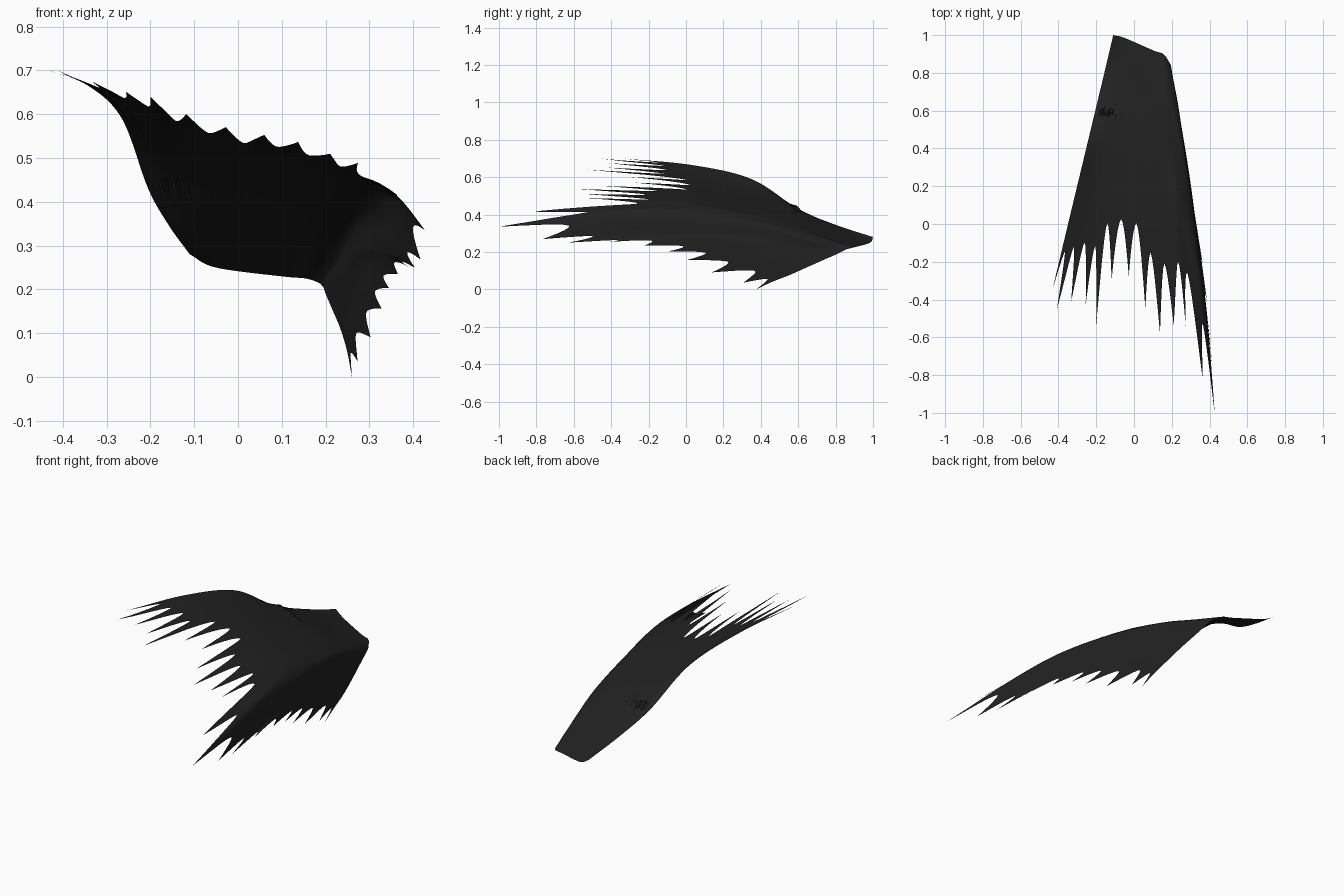
import bpy, math
from mathutils import Vector

# Lengthwise ribs of the cloth, collar to hem, from the left edge over the fold to the lower right edge
RIBS = [
    [(-.11, 1.0, .28), (-.157, .8, .345), (-.205, .6, .43), (-.265, .35, .59), (-.342, .03, .665), (-.43, -.34, .70)],
    [(-.05, .985, .25), (-.08, .82, .32), (-.11, .6, .42), (-.14, .35, .52), (-.17, .0, .595), (-.2, -.53, .64)],
    [(.1, .92, .23), (.11, .75, .285), (.13, .52, .375), (.15, .25, .44), (.17, -.05, .49), (.2, -.56, .515)],
    [(.155, .9, .225), (.18, .72, .28), (.21, .48, .355), (.24, .2, .42), (.265, -.1, .455), (.3, -.64, .475)],
    [(.185, .86, .215), (.22, .68, .265), (.26, .42, .34), (.31, .08, .38), (.36, -.33, .41), (.427, -1.0, .335)],
    [(.19, .85, .21), (.225, .66, .245), (.265, .4, .285), (.315, .07, .3), (.36, -.28, .29), (.404, -.63, .25)],
    [(.195, .84, .205), (.22, .68, .22), (.25, .5, .24), (.29, .28, .25), (.325, .03, .25), (.365, -.22, .235)],
    [(.2, .81, .19), (.215, .73, .155), (.232, .64, .115), (.245, .55, .075), (.253, .46, .04), (.26, .375, 0)],
]
# Torn hem: position across the cloth and length of each pointed tatter
TIPS = [(0, 1.0), (.17, 1.04), (.45, .99), (.78, .97), (1, 1.0), (1.2, .91), (1.42, .90),
        (1.62, .96), (1.8, 1.01), (2.05, .99), (2.7, .98), (3.45, 1.0), (4, 1.0), (4.7, 1.0),
        (5, 1.0), (5.55, 1.0), (6, 1.0), (6.2, .98), (6.4, 1.0), (6.64, 1.02), (6.87, .98), (7, 1.0)]
ROWS, GAP = 44, 10


def spline(points, t):
    """Smooth curve through evenly spaced points, t from 0 to 1."""
    p = [Vector(q) for q in points]
    p = [2 * p[0] - p[1]] + p + [2 * p[-1] - p[-2]]
    n = len(p) - 3
    i = max(0, min(int(t * n), n - 1))
    f = t * n - i
    a, b, c, d = p[i:i + 4]
    return .5 * (2 * b + (c - a) * f + (2 * a - 5 * b + 4 * c - d) * f ** 2
                 + (3 * b - a - 3 * c + d) * f ** 3)


def notch_depth(u):
    return .12 if u < 4 else .10 if u < 6 else .10 + .14 * (u - 6)


# Columns line up with the tatter tips, with rounded notches between them
columns = []
for (u0, l0), (u1, l1) in zip(TIPS, TIPS[1:]):
    for k in range(GAP):
        s = k / GAP
        u = u0 + (u1 - u0) * s
        low = min(l0, l1) - notch_depth(u) * min(1, .55 + (u1 - u0) * 2)
        top = l0 if s < .5 else l1
        columns.append((u, low + (top - low) * abs(2 * s - 1) ** 1.7))
columns.append(TIPS[-1])

verts = []
for u, length in columns:
    for r in range(ROWS + 1):
        v = length * r / ROWS
        p = spline([spline(rib, v) for rib in RIBS], u / 7)
        # Small tuck across the upper back
        d = v - .41
        if .15 < u < 1.5 and d > 0:
            p.z += .018 * math.exp(-d / .04) * math.sin(math.pi * (u - .15) / 1.35)
        p.z = max(p.z, 0)
        verts.append(p)

n = ROWS + 1
faces = [(c * n + r, c * n + r + 1, (c + 1) * n + r + 1, (c + 1) * n + r)
         for c in range(len(columns) - 1) for r in range(ROWS)]
mesh = bpy.data.meshes.new("tattered_cloth")
mesh.from_pydata(verts, [], faces)
mesh.update()
cloth = bpy.data.objects.new("tattered_cloth", mesh)
bpy.context.collection.objects.link(cloth)

# One near-black cloth colour
black = bpy.data.materials.new("black cloth")
black.diffuse_color = (.016, .016, .016, 1)
mesh.materials.append(black)

bpy.context.view_layer.objects.active = cloth
cloth.select_set(True)
bpy.ops.object.shade_smooth_by_angle(angle=math.radians(50))
